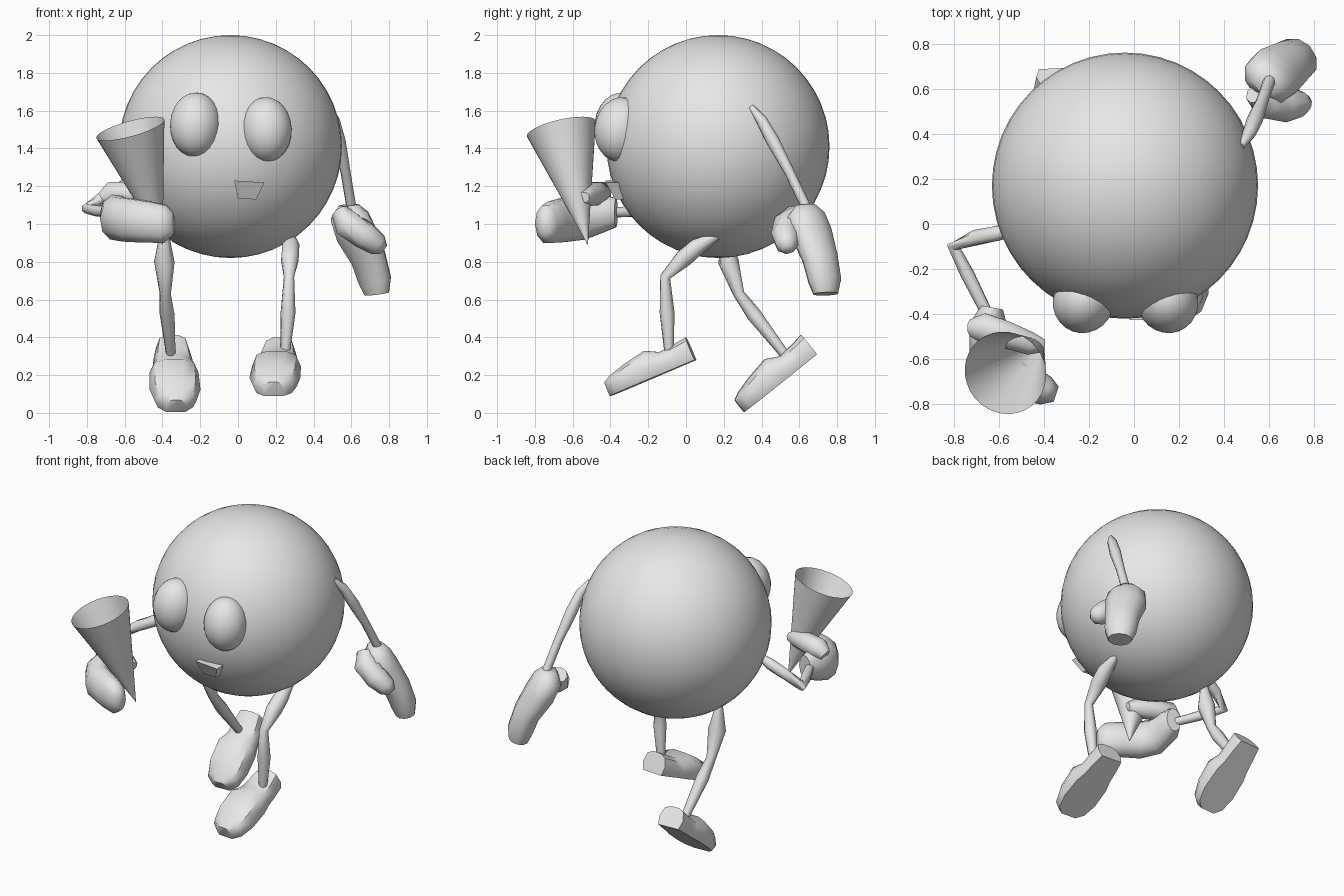
import bpy, bmesh, math
from mathutils import Vector, Matrix

cube = bpy.data.objects.get("Cube")
if cube:
    bpy.data.objects.remove(cube, do_unlink=True)

grey = bpy.data.materials.new("plain_grey")
grey.use_nodes = True
grey.diffuse_color = (0.8, 0.8, 0.8, 1)
grey.node_tree.nodes["Principled BSDF"].inputs["Base Color"].default_value = (0.8, 0.8, 0.8, 1)


def finish(name, bm, angle=50):
    bmesh.ops.recalc_face_normals(bm, faces=bm.faces)
    mesh = bpy.data.meshes.new(name)
    bm.to_mesh(mesh)
    bm.free()
    mesh.materials.append(grey)
    obj = bpy.data.objects.new(name, mesh)
    bpy.context.collection.objects.link(obj)
    bpy.ops.object.select_all(action='DESELECT')
    obj.select_set(True)
    bpy.context.view_layer.objects.active = obj
    if angle:
        bpy.ops.object.shade_smooth_by_angle(angle=math.radians(angle))
    return obj


def skin_rings(bm, rings):
    """Join vertex rings into a closed, capped skin."""
    loops = [[bm.verts.new(p) for p in ring] for ring in rings]
    n = len(loops[0])
    for a, b in zip(loops, loops[1:]):
        for i in range(n):
            j = (i + 1) % n
            bm.faces.new((a[i], a[j], b[j], b[i]))
    bm.faces.new(loops[0])
    bm.faces.new(loops[-1])


def loft(bm, path, side, sides=8):
    """Sweep ellipses along path rows of x, y, z, half width, half thickness."""
    pts = [Vector(row[:3]) for row in path]
    rings = []
    for i, row in enumerate(path):
        t = (pts[min(i + 1, len(pts) - 1)] - pts[max(i - 1, 0)]).normalized()
        a = Vector(side)
        a = (a - t * a.dot(t)).normalized()
        b = t.cross(a)
        w, h = row[3], row[-1]
        angles = [2 * math.pi * (k + 0.5) / sides for k in range(sides)]
        rings.append([pts[i] + a * w * math.cos(q) + b * h * math.sin(q) for q in angles])
    skin_rings(bm, rings)


def limb(name, path):
    bm = bmesh.new()
    loft(bm, path, (1, 0.2, 0.1))
    finish(name, bm, 60)


def glove(name, palm, thumb, side):
    bm = bmesh.new()
    loft(bm, palm, side, 10)
    loft(bm, thumb, side, 8)
    finish(name, bm, 60)


def ball(name, centre, radii, rotation=Matrix(), segments=32):
    bm = bmesh.new()
    bmesh.ops.create_uvsphere(bm, u_segments=segments, v_segments=segments // 2, radius=1)
    bm.transform(Matrix.Translation(centre) @ rotation @ Matrix.Diagonal((*radii, 1)))
    finish(name, bm)


def shoe(name, heel, pitch, yaw):
    """Wedge shoe: rows of distance from heel, half width, height."""
    rows = [(0, .085, .13), (.08, .1, .12), (.16, .11, .113), (.23, .13, .15),
            (.36, .135, .125), (.45, .11, .1), (.49, .06, .08)]
    half = [(.85, 0), (1, .4), (.8, .85), (.35, 1)]
    section = half + [(-x, z) for x, z in reversed(half)]
    bm = bmesh.new()
    skin_rings(bm, [[(x * w, -u, z * h) for x, z in section] for u, w, h in rows])
    bm.transform(Matrix.Translation(heel) @ Matrix.Rotation(math.radians(yaw), 4, 'Z')
                 @ Matrix.Rotation(math.radians(pitch), 4, 'X'))
    finish(name, bm, 45)


# Round body
ball("body", (-.04, .17, 1.41), (.59, .59, .59), segments=48)

# Bulging eyes, turned outward along the body
for name, x, z, turn in (("left_eye", .15, 1.5, 20), ("right_eye", -.225, 1.525, -20)):
    tilt = Matrix.Rotation(math.radians(turn), 4, 'Z') @ Matrix.Rotation(math.radians(-7), 4, 'X')
    ball(name, (x, -.345, z), (.135, .14, .172), tilt, 24)

# Small wedge mouth
bm = bmesh.new()
skin_rings(bm, [[(-.02, y, 1.23), (.14, y, 1.22), (.095, y + drop, 1.13), (0, y + drop, 1.135)]
                for y, drop in ((-.425, .05), (-.28, 0))])
finish("mouth", bm, 0)

# Open cone held in the right hand
rim, tip = Vector((-.57, -.66, 1.505)), Vector((-.4, -.52, .89))
axis = rim - tip
bm = bmesh.new()
bmesh.ops.create_cone(bm, cap_ends=False, segments=32, radius1=0.001, radius2=.187, depth=axis.length)
bm.transform(Matrix.Translation((rim + tip) / 2) @ axis.to_track_quat('Z', 'Y').to_matrix().to_4x4())
finish("cone", bm)

# Arms
limb("left_arm", [(.475, .345, 1.62, .015), (.51, .4, 1.55, .03), (.535, .46, 1.44, .036),
                  (.57, .55, 1.27, .027), (.605, .65, 1.06, .027)])
limb("right_arm", [(-.53, -.03, 1.24, .02), (-.6, -.04, 1.2, .036), (-.7, -.06, 1.15, .036),
                   (-.8, -.1, 1.08, .03), (-.74, -.22, 1.07, .032), (-.65, -.4, 1.06, .027)])

# Gloves
glove("left_glove",
      [(.585, .63, 1.1, .06, .05), (.59, .635, 1.04, .12, .09), (.625, .665, .95, .13, .095),
       (.69, .71, .82, .11, .085), (.725, .735, .7, .1, .08), (.735, .74, .63, .075, .06)],
      [(.54, .58, 1.06, .05, .05), (.58, .54, 1.0, .08, .08), (.67, .525, .94, .075, .075),
       (.74, .535, .89, .06, .06), (.77, .54, .865, .03, .03)], (1, -1, 0))
glove("right_glove",
      [(-.63, -.37, 1.06, .08, .05), (-.645, -.45, 1.06, .11, .085), (-.645, -.56, 1.03, .12, .09),
       (-.58, -.65, 1.02, .12, .09), (-.48, -.7, 1.01, .115, .085), (-.39, -.74, 1.0, .105, .065),
       (-.345, -.755, 1.0, .06, .035)],
      [(-.72, -.46, 1.13, .04, .04), (-.67, -.46, 1.16, .07, .07), (-.57, -.49, 1.16, .065, .065),
       (-.46, -.53, 1.15, .06, .055), (-.4, -.54, 1.14, .03, .03)], (0, 0, 1))

# Legs
limb("left_leg", [(.28, .17, .94, .02), (.28, .06, .88, .048), (.275, -.01, .82, .05),
                  (.27, -.11, .72, .028), (.265, -.1, .53, .04), (.25, -.09, .32, .025)])
limb("right_leg", [(-.39, .2, .97, .02), (-.39, .225, .8, .055), (-.385, .28, .63, .03),
                   (-.375, .36, .52, .04), (-.355, .53, .3, .025)])

# Shoes
shoe("left_shoe", (.22, .05, .28), 22.9, -4)
shoe("right_shoe", (-.35, .69, .31), 38.5, 3)
